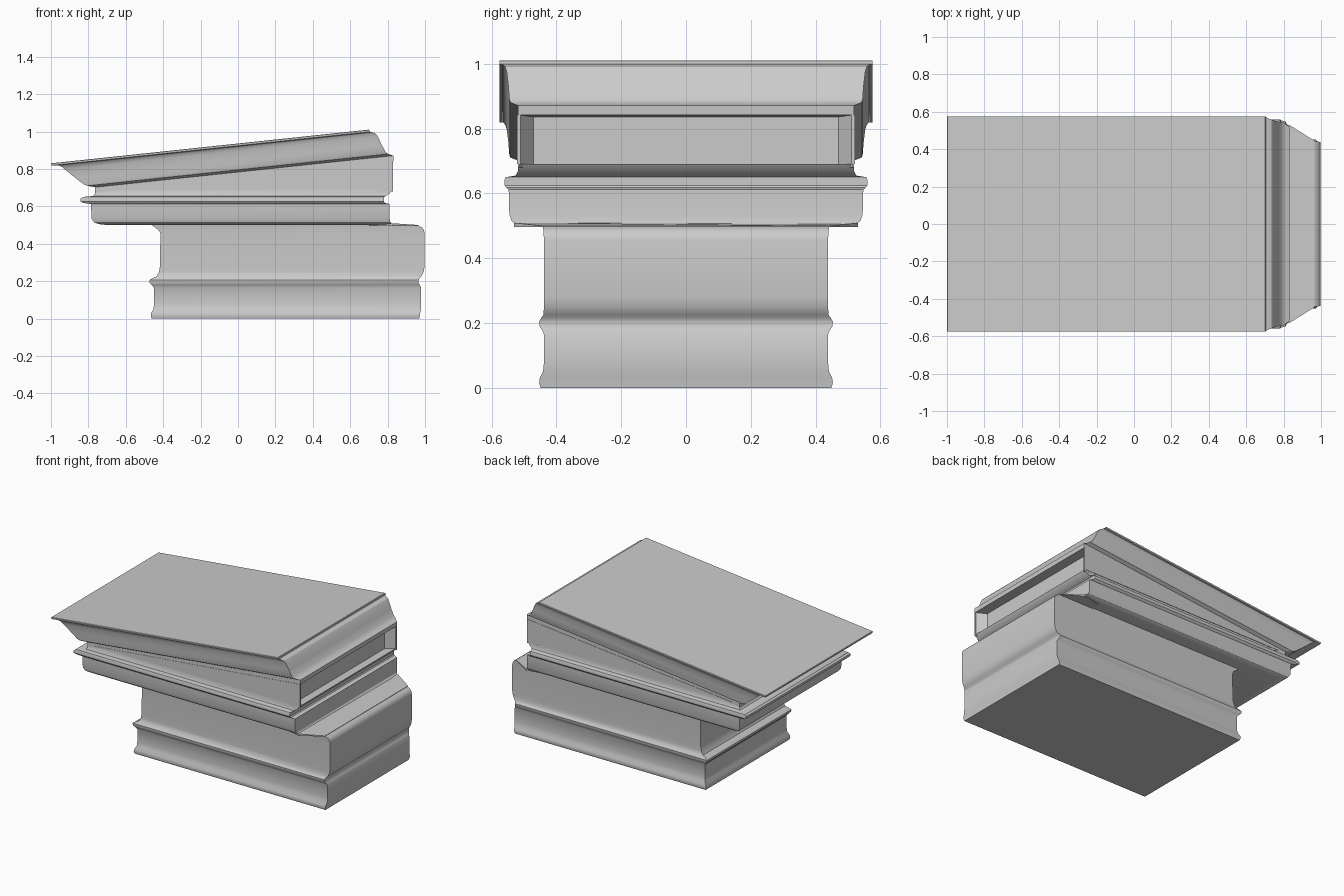
import bpy, math


def make(name, verts, faces):
    me = bpy.data.meshes.new(name)
    me.from_pydata(verts, [], faces)
    ob = bpy.data.objects.new(name, me)
    bpy.context.collection.objects.link(ob)
    bpy.context.view_layer.objects.active = ob
    ob.select_set(True)
    bpy.ops.object.mode_set(mode='EDIT')
    bpy.ops.mesh.select_all(action='SELECT')
    bpy.ops.mesh.normals_make_consistent(inside=False)
    bpy.ops.object.mode_set(mode='OBJECT')
    bpy.ops.object.shade_smooth_by_angle(angle=math.radians(32))
    ob.select_set(False)
    return ob


def loft(name, rings, slope=0.0):
    """Stack rectangular rings (z, left x, right x, half width); slope tilts z along x."""
    v, f = [], []
    for z, a, b, w in rings:
        v += [(x, y, z + slope * x) for x, y in ((a, -w), (b, -w), (b, w), (a, w))]
    for r in range(len(rings) - 1):
        for i in range(4):
            j = (i + 1) % 4
            f.append((4 * r + i, 4 * r + j, 4 * r + 4 + j, 4 * r + 4 + i))
    n = len(v)
    f += [(3, 2, 1, 0), (n - 4, n - 3, n - 2, n - 1)]
    return make(name, v, f)


def prism(name, a, b):
    """Join two matching outlines into a closed solid."""
    n = len(a)
    f = [tuple(range(n - 1, -1, -1)), tuple(range(n, 2 * n))]
    f += [(i, (i + 1) % n, n + (i + 1) % n, n + i) for i in range(n)]
    return make(name, a + b, f)


# Moulded base block
loft("base_block", [
    (0.00, -.462, .970, .448), (0.015, -.466, .972, .453), (0.03, -.464, .974, .451),
    (0.05, -.452, .978, .441), (0.08, -.449, .979, .438), (0.165, -.449, .979, .438),
    (0.18, -.462, .972, .445), (0.19, -.472, .966, .452), (0.205, -.474, .966, .453),
    (0.215, -.460, .970, .447), (0.225, -.436, .980, .440), (0.25, -.422, .993, .438),
    (0.28, -.417, .998, .438), (0.455, -.415, .998, .438), (0.47, -.422, .995, .439),
    (0.485, -.440, .986, .440), (0.50, -.462, .960, .442)])

# Tapered ledge joining base to the cornice
ledge = [(.70, -.50), (.83, -.53), (.965, -.445), (.965, .445), (.83, .53), (.70, .50)]
prism("base_ledge", [(x, y, .496) for x, y in ledge],
      [(x, y, .509 if x < .9 else .50) for x, y in ledge])

# Cornice with rounded underside, bead and neck
loft("cornice", [
    (.500, -.70, .835, .505), (.505, -.745, .825, .525), (.515, -.77, .815, .538),
    (.535, -.783, .811, .545), (.612, -.786, .811, .547), (.618, -.825, .785, .555),
    (.625, -.842, .78, .560), (.640, -.842, .78, .560), (.650, -.830, .78, .556),
    (.655, -.775, .79, .525), (.668, -.765, .81, .519), (.690, -.765, .825, .518)])

# Wedge body carrying the tilted lid, set back at the right end
side = [(-.765, .67), (.77, .67), (.77, .87), (-.765, .71)]
prism("wedge_body", [(x, -.515, z) for x, z in side], [(x, .515, z) for x, z in side])

for s, label in ((-1, "front"), (1, "back")):
    # Slanted jambs at the open end
    jamb = [(.75, .519), (.83, .519), (.83, .513), (.77, .47), (.75, .47)]
    prism(label + "_jamb", [(x, s * y, .68) for x, y in jamb],
          [(x, s * y, .845) for x, y in jamb])
    # Triangular side panels
    panel = [(-.71, .69), (.83, .69), (.83, .842)]
    prism(label + "_side_panel", [(x, s * .51, z) for x, z in panel],
          [(x, s * .521, z) for x, z in panel])

# Tilted lid, flared outward to a thin lip
loft("lid", [
    (.754, -.765, .83, .519), (.783, -.765, .832, .519), (.789, -.785, .815, .530),
    (.795, -.805, .803, .541), (.805, -.825, .79, .545), (.850, -.876, .767, .548),
    (.895, -.925, .747, .553), (.912, -.943, .735, .558), (.921, -.960, .715, .565),
    (.924, -.998, .705, .575), (.934, -1.0, .703, .576), (.936, -.998, .700, .574)],
    slope=.106)
